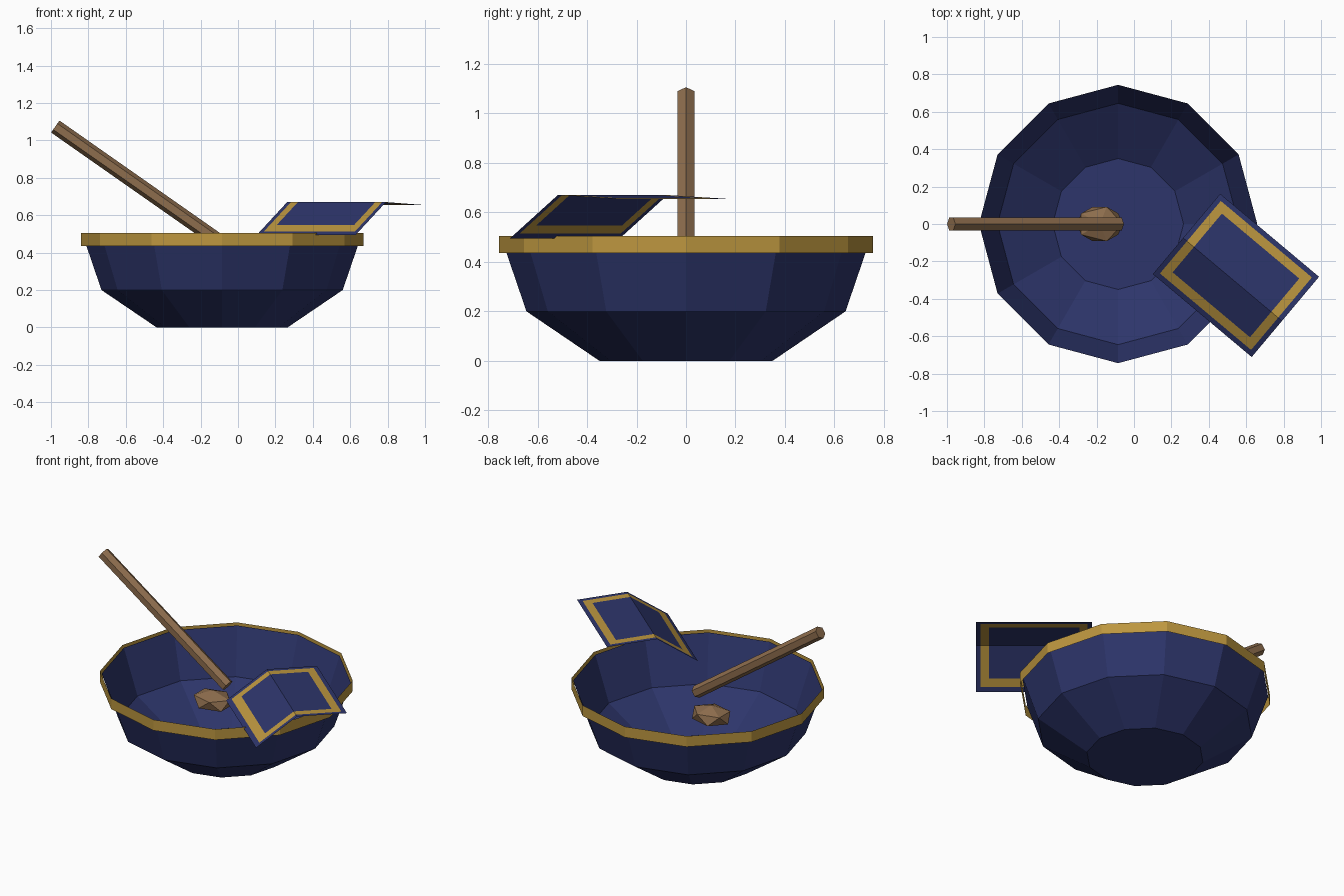
import bpy, bmesh, math
from mathutils import Vector, Matrix

if "Cube" in bpy.data.objects:
    bpy.data.objects.remove(bpy.data.objects["Cube"])


def material(name, rgb):
    m = bpy.data.materials.new(name)
    lin = [(c / 255 / 12.92) if c < 11 else ((c / 255 + 0.055) / 1.055) ** 2.4 for c in rgb]
    m.diffuse_color = (*lin, 1)
    m.use_nodes = True
    m.node_tree.nodes["Principled BSDF"].inputs["Base Color"].default_value = m.diffuse_color
    return m


NAVY = material("navy", (45, 53, 107))
GOLD = material("gold", (188, 150, 63))
WOOD = material("wood", (141, 109, 77))


def make(name, bm, *mats):
    me = bpy.data.meshes.new(name)
    bm.to_mesh(me)
    bm.free()
    for m in mats:
        me.materials.append(m)
    ob = bpy.data.objects.new(name, me)
    bpy.context.collection.objects.link(ob)
    return ob


def lathe(name, profile, sides, centre, mat, floor=False):
    """Open revolved shell from (radius, height) points."""
    bm = bmesh.new()
    rings = [[bm.verts.new((centre + r * math.cos(2 * math.pi * i / sides),
                            r * math.sin(2 * math.pi * i / sides), z))
              for i in range(sides)] for r, z in profile]
    for a, b in zip(rings, rings[1:]):
        for i in range(sides):
            j = (i + 1) % sides
            bm.faces.new((a[i], a[j], b[j], b[i]))
    if floor:
        bm.faces.new(rings[0][::-1])
    return make(name, bm, mat)


# Bowl shell and the open gold band around its lip
BOWL_X = -0.085
lathe("bowl", [(0.35, 0), (0.645, 0.2), (0.744, 0.49)], 12, BOWL_X, NAVY, floor=True)
lathe("rim_band", [(0.755, 0.435), (0.755, 0.505)], 12, BOWL_X, GOLD)

# Spoon handle: six-sided rod leaning to the left
start, end = Vector((-0.977, 0, 1.074)), Vector((-0.076, 0, 0.443))
axis = start - end
bm = bmesh.new()
bmesh.ops.create_cone(bm, cap_ends=True, segments=6, radius1=0.039, radius2=0.039,
                      depth=axis.length)
# put a corner of the hexagon on the upper ridge
if max(abs(v.co.x) for v in bm.verts) < 0.0385:
    bmesh.ops.rotate(bm, verts=bm.verts, matrix=Matrix.Rotation(math.radians(30), 3, 'Z'))
tilt = Matrix.Rotation(math.atan2(axis.x, axis.z), 4, 'Y')
bm.transform(Matrix.Translation((start + end) / 2) @ tilt)
make("spoon_handle", bm, WOOD)

# Spoon head: flattened faceted ball
bm = bmesh.new()
bmesh.ops.create_icosphere(bm, subdivisions=1, radius=1)
bm.transform(Matrix.Translation((-0.183, 0, 0.32)) @ Matrix.Diagonal((0.137, 0.108, 0.065, 1)))
make("spoon_head", bm, WOOD)

# Folded cloth draped over the rim, with an inset gold border
HU, HV, FOLD = 0.345, 0.28, -0.028
M1, M2 = 0.027, 0.075
us = [-HU, -HU + M1, -HU + M2, HU - M2, HU - M1, HU]
vs = [-HV, -HV + M1, -HV + M2, FOLD, HV - M2, HV - M1, HV]
ang = math.radians(-40)


def cloth_point(u, v):
    if v < FOLD:
        z = 0.495 + (0.67 - 0.495) * (v + HV) / (FOLD + HV)
    else:
        z = 0.67 - 0.015 * (v - FOLD) / (HV - FOLD)
    return (0.545 + u * math.cos(ang) - v * math.sin(ang),
            -0.275 + u * math.sin(ang) + v * math.cos(ang), z)


bm = bmesh.new()
grid = [[bm.verts.new(cloth_point(u, v)) for u in us] for v in vs]
for j in range(len(vs) - 1):
    for i in range(len(us) - 1):
        f = bm.faces.new((grid[j][i], grid[j][i + 1], grid[j + 1][i + 1], grid[j + 1][i]))
        # distance of the cell from the cloth edge decides its colour
        inset = min(HU - abs(us[i] + us[i + 1]) / 2, HV - abs(vs[j] + vs[j + 1]) / 2)
        f.material_index = 1 if M1 < inset < M2 else 0
make("cloth", bm, NAVY, GOLD)
